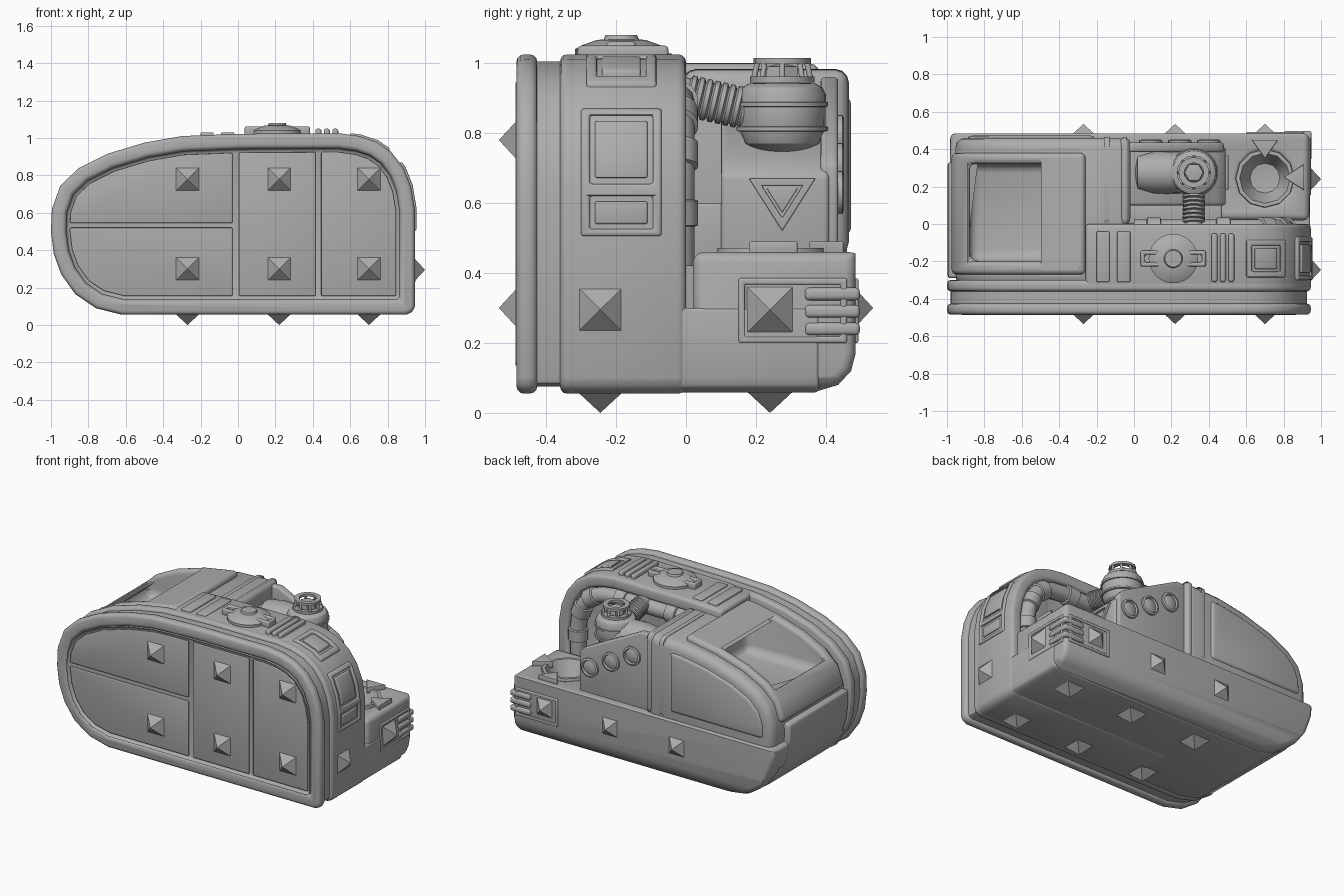
import bpy, bmesh
from math import pi, cos, sin, radians, sqrt
from mathutils import Vector, Matrix

if "Cube" in bpy.data.objects:
    bpy.data.objects.remove(bpy.data.objects["Cube"], do_unlink=True)

GREY = (0.42, 0.42, 0.42, 1)
grey = bpy.data.materials.new("plain grey")
grey.use_nodes = True
grey.diffuse_color = GREY
grey.node_tree.nodes["Principled BSDF"].inputs["Base Color"].default_value = GREY


# ---- outline helpers (convex, counter-clockwise) ----
def half(poly, point, normal):
    """Keep the part of the outline on the side the normal points to."""
    p, n, out = Vector(point), Vector(normal), []
    for a, b in zip(poly, poly[1:] + poly[:1]):
        a, b = Vector(a), Vector(b)
        da, db = (a - p).dot(n), (b - p).dot(n)
        if da >= 0:
            out.append(a)
        if da * db < 0:
            out.append(a.lerp(b, da / (da - db)))
    return [q for i, q in enumerate(out) if (q - out[i - 1]).length > 0.004]


def inset(poly, d):
    out = [Vector(p) for p in poly]
    for a, b in zip(poly, poly[1:] + poly[:1]):
        e = (Vector(b) - Vector(a)).normalized()
        n = Vector((-e.y, e.x))
        out = half(out, Vector(a) + n * d, n)
    return out


def clip(poly, x0=-2, x1=2, z0=-2, z1=2):
    for p, n in (((x0, 0), (1, 0)), ((x1, 0), (-1, 0)), ((0, z0), (0, 1)), ((0, z1), (0, -1))):
        poly = half(poly, p, n)
    return poly


def rect(x0, x1, y0, y1):
    return [(x0, y0), (x1, y0), (x1, y1), (x0, y1)]


def circle(x, y, r, n=12):
    return [(x + r * cos(2 * pi * i / n), y + r * sin(2 * pi * i / n)) for i in range(n)]


# ---- solid helpers ----
def add(name, bm):
    bmesh.ops.recalc_face_normals(bm, faces=bm.faces)
    me = bpy.data.meshes.new(name)
    bm.to_mesh(me)
    bm.free()
    ob = bpy.data.objects.new(name, me)
    bpy.context.collection.objects.link(ob)
    me.materials.append(grey)
    return ob


def apply(ob, mod):
    bpy.context.view_layer.objects.active = ob
    bpy.ops.object.modifier_apply(modifier=mod.name)


def prism(name, poly, a0, a1, bevel=0.0, axis="Y", cuts=(), op="DIFFERENCE"):
    """Extrude an outline along an axis, cut it with other prisms, round its edges."""
    place = {"X": lambda u, v, a: (a, u, v), "Y": lambda u, v, a: (u, a, v), "Z": lambda u, v, a: (u, v, a)}[axis]
    bm = bmesh.new()
    lo, hi = ([bm.verts.new(place(p[0], p[1], a)) for p in poly] for a in (a0, a1))
    bm.faces.new(lo)
    bm.faces.new(hi)
    for i in range(len(lo)):
        bm.faces.new((lo[i - 1], lo[i], hi[i], hi[i - 1]))
    ob = add(name, bm)
    for c in cuts:
        cutter = prism("cutter", *c)
        m = ob.modifiers.new("cut", "BOOLEAN")
        m.operation, m.object, m.solver = op, cutter, "EXACT"
        apply(ob, m)
        bpy.data.objects.remove(cutter, do_unlink=True)
    if bevel:
        m = ob.modifiers.new("round", "BEVEL")
        m.width, m.segments, m.angle_limit = bevel, 3, radians(35)
        m.use_clamp_overlap = False
        apply(ob, m)
    return ob


def frame(name, poly, wide, a0, a1, axis, bevel=0.004):
    return prism(name, poly, a0, a1, bevel, axis, [(inset(poly, wide), a0 - 0.1, a1 + 0.1, 0, axis)])


def lathe(name, prof, loc, toward=(0, 0, 1), steps=24, arc=360, start=0):
    bm = bmesh.new()
    vs = [bm.verts.new((r * cos(start), r * sin(start), z)) for r, z in prof]
    es = [bm.edges.new(p) for p in zip(vs, vs[1:])]
    bmesh.ops.spin(bm, geom=vs + es, cent=(0, 0, 0), axis=(0, 0, 1), angle=radians(arc), steps=steps)
    bmesh.ops.remove_doubles(bm, verts=bm.verts, dist=0.0005)
    ob = add(name, bm)
    ob.matrix_world = Matrix.Translation(loc) @ Vector(toward).to_track_quat("Z", "Y").to_matrix().to_4x4()
    return ob


def tube(name, pts, r):
    cu = bpy.data.curves.new(name, "CURVE")
    cu.dimensions, cu.bevel_depth, cu.bevel_resolution, cu.use_fill_caps = "3D", r, 4, True
    sp = cu.splines.new("POLY")
    sp.points.add(len(pts) - 1)
    for q, p in zip(sp.points, pts):
        q.co = (*p, 1)
    ob = bpy.data.objects.new(name, cu)
    bpy.context.collection.objects.link(ob)
    cu.materials.append(grey)


def spike(loc, toward):
    h, w = 0.06, 0.065
    bm = bmesh.new()
    bmesh.ops.create_cone(bm, segments=4, radius1=w * sqrt(2), radius2=0, depth=h, cap_ends=True,
                          matrix=Matrix.Translation((0, 0, h / 2)) @ Matrix.Rotation(pi / 4, 4, "Z"))
    ob = add("spike", bm)
    d = Vector(toward)
    ob.matrix_world = Matrix.Translation(Vector(loc) - d * 0.005) @ d.to_track_quat("Z", "Y").to_matrix().to_4x4()


# ---- side outline of the whole hull ----
hull = [(.9, .055), (.935, .07), (.945, .1), (.945, .62), (.925, .74), (.885, .84), (.82, .925), (.74, .98),
        (.65, 1.01), (.54, 1.025), (0, 1.022), (-.3, 1.01), (-.5, .975), (-.7, .915), (-.85, .84), (-.95, .745),
        (-.995, .62), (-1, .5), (-.985, .38), (-.945, .27), (-.87, .165), (-.76, .09), (-.62, .055)]

# ---- front disc, with its panels ----
prism("front_rim", hull, -.485, -.425, .022, cuts=[(inset(hull, .08), -.6, -.465)])
inner = inset(hull, .1)
for x0, x1, z0, z1 in ((-2, -.03, .545, 2), (-2, -.03, -1, .52), (.005, .415, -1, 2), (.445, 2, -1, 2)):
    prism("front_panel", clip(inner, x0, x1, z0, z1), -.47, -.479, .006)
prism("rim_groove", inset(hull, .02), -.44, -.34)

# ---- hull layers ----
prism("hull_band", hull, -.36, -.3, .02)
bay = clip(inset(hull, .08), .0, 2, .4, 2)
prism("front_arch", clip(hull, x0=-.26), -.345, 0, .022, cuts=[(bay, -.07, .2)])
prism("belly", clip(inset(hull, .004), z1=.3), -.33, .38, .01)
opening = [(rect(-.88, -.31, -.2, .32), .69, 1.5, 0, "Z"), (rect(-.8, -.34, -.155, .29), .58, 1.5, 0, "Z")]
prism("upper_body", clip(inset(hull, .045), x1=-.03, z0=.25), -.33, .46, .05, cuts=opening)
prism("window_frame", clip(inset(hull, .012), -.975, -.26, .6), -.27, .38, .025, cuts=opening)
prism("end_plate", clip(inset(hull, .004), x1=-.55, z1=.58), -.29, .33, .015)
for x0, x1 in ((-.17, -.12), (-.08, -.02)):
    prism("body_strap", clip(inset(hull, .037), x0, x1, .45), -.01, .466, .04)
prism("back_panel", clip(inset(hull, .11), -2, -.21, .51), .42, .472, .02)

# ---- lower rear base, rounded underneath ----
round_side = [(0, .065), (.385, .065), (.435, .08), (.472, .12), (.485, .17), (.485, .46), (0, .46)]
base = prism("rear_base", clip(inset(hull, .008), z1=.46), .02, .485, 0,
             cuts=[(round_side, -2, 2, 0, "X")], op="INTERSECT")
well = prism("cutter", circle(.7, .245, .145), .33, .6, 0, "Z")
for op, other in (("DIFFERENCE", well),):
    m = base.modifiers.new("cut", "BOOLEAN")
    m.operation, m.object, m.solver = op, other, "EXACT"
    apply(base, m)
bpy.data.objects.remove(well, do_unlink=True)
m = base.modifiers.new("round", "BEVEL")
m.width, m.segments, m.angle_limit, m.use_clamp_overlap = .03, 3, radians(35), False
apply(base, m)
lathe("well_bowl", [(.158, .455), (.155, .472), (.135, .472), (.08, .35), (0, .34)], (.7, .245, 0), steps=12)
prism("well_pointer", [(.7, .35), (.77, .45), (.63, .45)], .45, .49, .004, "Z")
prism("well_pointer", [(.8, .25), (.91, .18), (.91, .32)], .45, .49, .004, "Z")

# ---- corner vents ----
frame("vent_frame_end", rect(.15, .46, .2, .385), .018, .93, .945, "X", .006)
frame("vent_frame_back", rect(.6, .91, .2, .385), .018, .48, .493, "Y", .006)
for z in (.24, .29, .34):
    prism("vent_bar", rect(.8, .949, .34, .497), z - .018, z + .018, .012, "Z")

# ---- engine housing ----
prism("engine_housing", [(-.05, .43), (.49, .43), (.49, .68), (.44, .73), (0, .88), (-.05, .88)], .1, .41, .015)
prism("engine_step", rect(-.05, .47, .43, .6), .0, .12, .01)
prism("lamp_plate", [(-.05, .43), (.48, .43), (.48, .71), (.44, .75), (.03, .96), (-.05, .96)], .385, .435, .012)
for i in range(3):
    lathe("lamp", [(.062, 0), (.062, .015), (.05, .02), (.045, .008), (.03, .014), (0, .018)],
          (.4 - .155 * i, .432, .63 + .08 * i), (0, 1, 0))
triangle = [(.275, .52), (.37, .67), (.18, .67)]
frame("triangle_frame", triangle, .02, .485, .505, "X")
prism("triangle_plate", inset(triangle, .028), .485, .495, .003, "X")

# ---- exhaust drum, elbow and cap ----
spot = (.32, .275, 0)
lathe("drum", [(0, .73), (.06, .74), (.105, .77), (.123, .81), (.125, .91), (.115, .93), (.095, .942), (0, .945)], spot)
lathe("drum_elbow", [(.11, 0), (.115, .2), (.1, .3), (0, .33)], (.32, .275, .82), (-1, 0, 0))
for z in (.812, .882):
    lathe("drum_band", [(.12, z - .008), (.131, z - .006), (.131, z + .006), (.12, z + .008)], spot)
lathe("cap_core", [(.055, .94), (.05, .99), (0, 1)], spot, steps=6)
for z, r in ((.945, .092), (.998, .082)):
    lathe("cap_ring", [(r - .03, z), (r, z), (r, z + .016), (r - .03, z + .016), (r - .03, z)], spot, steps=16)
for i in range(8):
    a = i * pi / 4
    c, s = cos(a), sin(a)
    tube("cap_post", [(.32 + .082 * c, .275 + .082 * s, .95), (.32 + .07 * c, .275 + .07 * s, 1.005)], .008)

# ---- ribbed hose ----
start, end = Vector((.32, -.03, .915)), Vector((.32, .19, .865))
tube("hose", [start, start.lerp(end, .4), end], .05)
for i in range(8):
    lathe("hose_rib", [(.048, -.012), (.06, -.006), (.06, .006), (.048, .012)],
          start.lerp(end, .2 + i * .1), end - start, 20)

# ---- pipe inside the arch ----
path = [p for p in inset(hull, .135) if p.x > .3 and p.y > .4]
path = [Vector((path[0].x, .42))] + path + [Vector((.0, path[-1].y))]
tube("arch_pipe", [(p.x, -.025, p.y) for p in path], .05)
for a, b, t in ((0, 1, .8), (2, 3, .5), (4, 5, .5), (-2, -1, .1), (-2, -1, .8)):
    p, q = path[a], path[b]
    c, d = p.lerp(q, t), q - p
    lathe("pipe_collar", [(.045, -.04), (.06, -.035), (.06, .035), (.045, .04)], (c.x, -.025, c.y), (d.x, 0, d.y))

# ---- fittings on the arch ----
for x0, x1 in ((-.2, -.13), (-.09, -.02)):
    prism("top_slat", rect(x0, x1, -.31, -.04), 1.0, 1.029, .006, "Z")
for x in (.43, .475, .52):
    prism("top_bar", rect(x - .016, x + .016, -.31, -.05), 1.0, 1.05, .012, "Z")
lathe("dial", [(.132, 1.01), (.132, 1.04), (.115, 1.05), (.07, 1.066), (.05, 1.068), (.045, 1.08), (0, 1.08)],
      (.21, -.185, 0))
for x0, x1 in ((.035, .15), (.27, .385)):
    frame("dial_lug", rect(x0, x1, -.228, -.142), .022, 1.01, 1.062, "Z", .012)
moved = [(x + .009, z + .008) for x, z in hull]
prism("end_frame", clip(moved, .6, 2, .505, .87), -.3, -.07, .008,
      cuts=[(rect(-.275, -.095, .655, .85), .4, 2, 0, "X"), (rect(-.275, -.095, .525, .62), .4, 2, 0, "X")])
prism("end_pane", clip(moved, .6, 2, .672, .835), -.26, -.11, .006)
prism("end_pane", clip(moved, .6, 2, .54, .605), -.26, -.11, .006)
prism("slope_frame", clip(moved, .6, .81, .8), -.285, -.085, .008,
      cuts=[(rect(.63, .78, -.255, -.115), .5, 2, 0, "Z")])
prism("slope_pane", clip(moved, .645, .765, .8), -.24, -.13, .006)

# ---- spikes on every side ----
for x in (-.27, .22, .7):
    for z in (.3, .78):
        spike((x, -.48, z), (0, -1, 0))
    for y in (-.245, .24):
        spike((x, y, .055), (0, 0, -1))
    spike((x, .48, .3), (0, 1, 0))
for y in (-.245, .24):
    spike((.945, y, .295), (1, 0, 0))

# ---- smooth shading with sharp edges kept ----
bpy.ops.object.select_all(action="DESELECT")
for ob in bpy.context.collection.objects:
    if ob.type == "MESH":
        ob.select_set(True)
        bpy.context.view_layer.objects.active = ob
bpy.ops.object.shade_smooth_by_angle(angle=radians(32))
